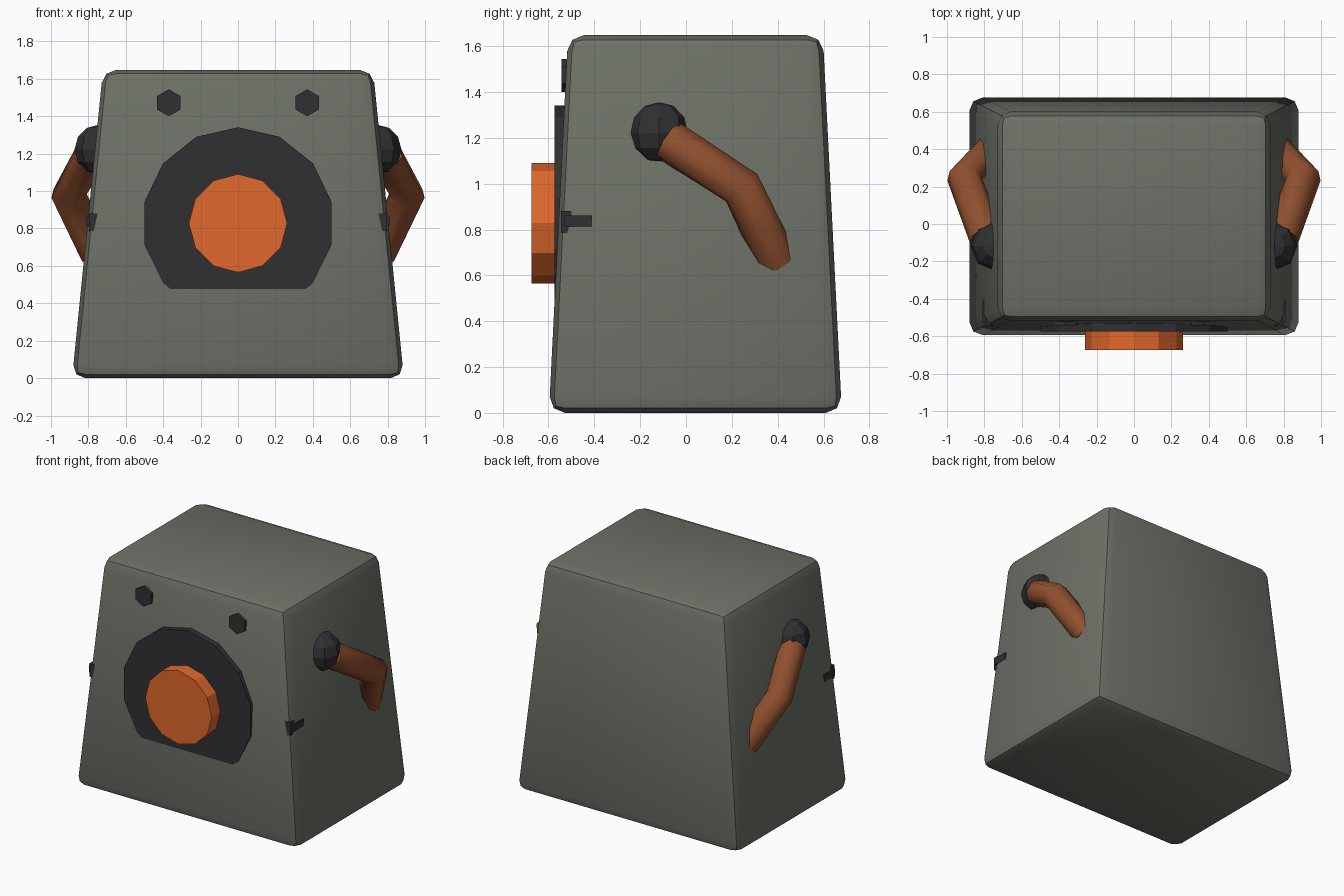
import bpy, bmesh, math
from mathutils import Matrix, Vector

if "Cube" in bpy.data.objects:
    bpy.data.objects.remove(bpy.data.objects["Cube"])


def material(name, r, g, b):
    m = bpy.data.materials.new(name)
    m.diffuse_color = (r, g, b, 1)
    m.use_nodes = True
    m.node_tree.nodes["Principled BSDF"].inputs["Base Color"].default_value = m.diffuse_color
    return m


SHELL = material("olive_grey", 0.15, 0.165, 0.135)
DARK = material("dark_grey", 0.03, 0.03, 0.034)
ORANGE = material("orange", 0.75, 0.14, 0.025)
RUST = material("rust", 0.28, 0.08, 0.028)


def finish(name, bm, mat):
    bmesh.ops.recalc_face_normals(bm, faces=bm.faces)
    me = bpy.data.meshes.new(name)
    bm.to_mesh(me)
    bm.free()
    me.materials.append(mat)
    ob = bpy.data.objects.new(name, me)
    bpy.context.collection.objects.link(ob)
    return ob


def disc(name, sides, radius, x, z, y_front, y_back, mat):
    """Low-poly cylinder along y with a corner pointing up."""
    bm = bmesh.new()
    rings = []
    for y in (y_front, y_back):
        rings.append([bm.verts.new((x + radius * math.sin(2 * math.pi * i / sides), y,
                                    z + radius * math.cos(2 * math.pi * i / sides)))
                      for i in range(sides)])
    for ring in rings:
        bm.faces.new(ring)
    for i in range(sides):
        j = (i + 1) % sides
        bm.faces.new((rings[0][i], rings[0][j], rings[1][j], rings[1][i]))
    return finish(name, bm, mat)


# Tapered body with rounded edges
bm = bmesh.new()
bmesh.ops.create_cube(bm, size=2)
for v in bm.verts:
    top = v.co.z > 0
    half_x = 0.722 if top else 0.887
    y = (0.597 if v.co.y > 0 else -0.515) if top else (0.68 if v.co.y > 0 else -0.598)
    v.co = Vector((math.copysign(half_x, v.co.x), y, 1.648 if top else 0))
bmesh.ops.bevel(bm, geom=bm.edges[:], offset=0.07, segments=2, profile=0.5, affect='EDGES')
body = finish("body", bm, SHELL)
bpy.context.view_layer.objects.active = body
body.select_set(True)
bpy.ops.object.shade_smooth_by_angle(angle=math.radians(30))

# Front plate sinks into the sloped face, giving it a flat lower edge
disc("front_plate", 14, 0.513, 0, 0.828, -0.574, -0.46, DARK)
disc("front_button", 12, 0.263, 0, 0.828, -0.673, -0.55, ORANGE)

for side, s in (("left", -1), ("right", 1)):
    # Hexagonal eye stud
    disc(side + "_eye", 6, 0.072, s * 0.37, 1.472, -0.543, -0.49, DARK)

    # Shoulder ball
    bm = bmesh.new()
    bmesh.ops.create_uvsphere(bm, u_segments=8, v_segments=6, radius=0.134,
                              matrix=Matrix.Translation((s * 0.74, -0.117, 1.222)))
    finish(side + "_shoulder", bm, DARK)

    # Bent arm tube, its lower end buried in the body
    cu = bpy.data.curves.new(side + "_arm", 'CURVE')
    cu.dimensions = '3D'
    cu.bevel_depth = 0.093
    cu.bevel_resolution = 2
    cu.use_fill_caps = True
    path = [(0.79, -0.07, 1.185), (0.907, 0.243, 0.982), (0.75, 0.395, 0.665)]
    sp = cu.splines.new('POLY')
    sp.points.add(len(path) - 1)
    for p, (x, y, z) in zip(sp.points, path):
        p.co = (s * x, y, z, 1)
    cu.materials.append(RUST)
    bpy.context.collection.objects.link(bpy.data.objects.new(side + "_arm", cu))

    # Small clip that breaks through the front corner
    bm = bmesh.new()
    for size, centre in (((0.07, 0.12, 0.05), (0.774, -0.47, 0.837)),
                         ((0.06, 0.045, 0.095), (0.766, -0.522, 0.833))):
        bmesh.ops.create_cube(bm, size=1, matrix=Matrix.Translation((s * centre[0], centre[1], centre[2]))
                              @ Matrix.Diagonal((*size, 1)))
    finish(side + "_clip", bm, DARK)
